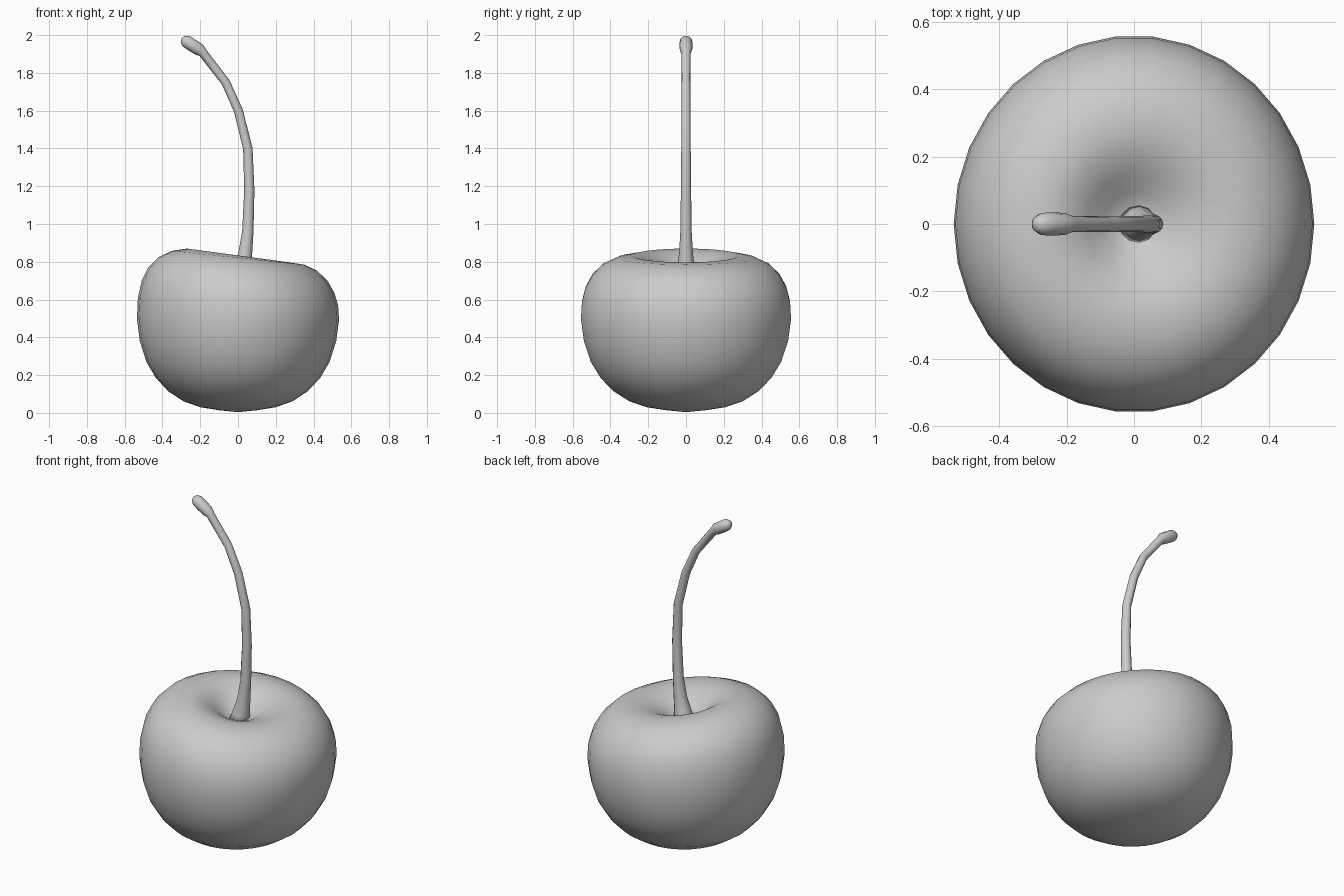
import bpy, bmesh, math
from mathutils import Vector

if "Cube" in bpy.data.objects:
    bpy.data.objects.remove(bpy.data.objects["Cube"])


def loft(name, rings, start, end):
    """Skin a list of vertex rings and close both ends to a point."""
    bm = bmesh.new()
    rows = [[bm.verts.new(p) for p in ring] for ring in rings]
    n = len(rows[0])
    a, b = bm.verts.new(start), bm.verts.new(end)
    for i in range(n):
        j = (i + 1) % n
        bm.faces.new((a, rows[0][j], rows[0][i]))
        bm.faces.new((b, rows[-1][i], rows[-1][j]))
        for lo, hi in zip(rows, rows[1:]):
            bm.faces.new((lo[i], lo[j], hi[j], hi[i]))
    bmesh.ops.recalc_face_normals(bm, faces=bm.faces)
    for f in bm.faces:
        f.smooth = True
    mesh = bpy.data.meshes.new(name)
    bm.to_mesh(mesh)
    bm.free()
    obj = bpy.data.objects.new(name, mesh)
    bpy.context.collection.objects.link(obj)
    return obj


def smooth(a, b, t):
    t = max(0.0, min(1.0, (t - a) / (b - a)))
    return t * t * (3 - 2 * t)


# Fruit: revolved profile (radius, height), rim sloping down towards +x
profile = [(0.10, 0.014), (0.20, 0.03), (0.29, 0.062), (0.37, 0.115),
           (0.435, 0.185), (0.485, 0.27), (0.52, 0.38), (0.535, 0.50),
           (0.53, 0.61), (0.51, 0.70), (0.475, 0.77), (0.42, 0.825),
           (0.35, 0.858), (0.27, 0.87), (0.20, 0.853), (0.14, 0.81),
           (0.09, 0.758), (0.045, 0.728)]
SIDES = 30
rings = []
for k, (r, z) in enumerate(profile):
    w = smooth(0.42, 0.78, z) * smooth(0.03, 0.22, r)
    ring = []
    for i in range(SIDES):
        t = math.tau * i / SIDES
        drop = 0.0365 * (1 + math.cos(t)) * w
        ring.append((r * math.cos(t), 1.045 * r * math.sin(t), z - drop))
    rings.append(ring)
loft("fruit", rings, (0, 0, 0.004), (0, 0, 0.72))

# Stem: tapered curved tube (x, z, radius) with a flared foot and knobbed tip
path = [(0.012, 0.715, 0.058), (0.022, 0.76, 0.048), (0.038, 0.84, 0.037),
        (0.052, 0.96, 0.030), (0.060, 1.18, 0.027), (0.052, 1.40, 0.025),
        (0.002, 1.60, 0.024), (-0.065, 1.75, 0.023), (-0.185, 1.905, 0.024),
        (-0.205, 1.923, 0.033), (-0.245, 1.948, 0.034),
        (-0.275, 1.968, 0.033), (-0.293, 1.979, 0.020)]
pts = [Vector((x, 0, z)) for x, z, _ in path]
rings = []
for k, p in enumerate(pts):
    d = (pts[min(k + 1, len(pts) - 1)] - pts[max(k - 1, 0)]).normalized()
    side = Vector((d.z, 0, -d.x))
    r = path[k][2]
    rings.append([p + side * r * math.cos(math.tau * i / 12)
                  + Vector((0, r * math.sin(math.tau * i / 12), 0))
                  for i in range(12)])
loft("stem", rings, (0.01, 0, 0.70), (-0.300, 0, 1.983))
